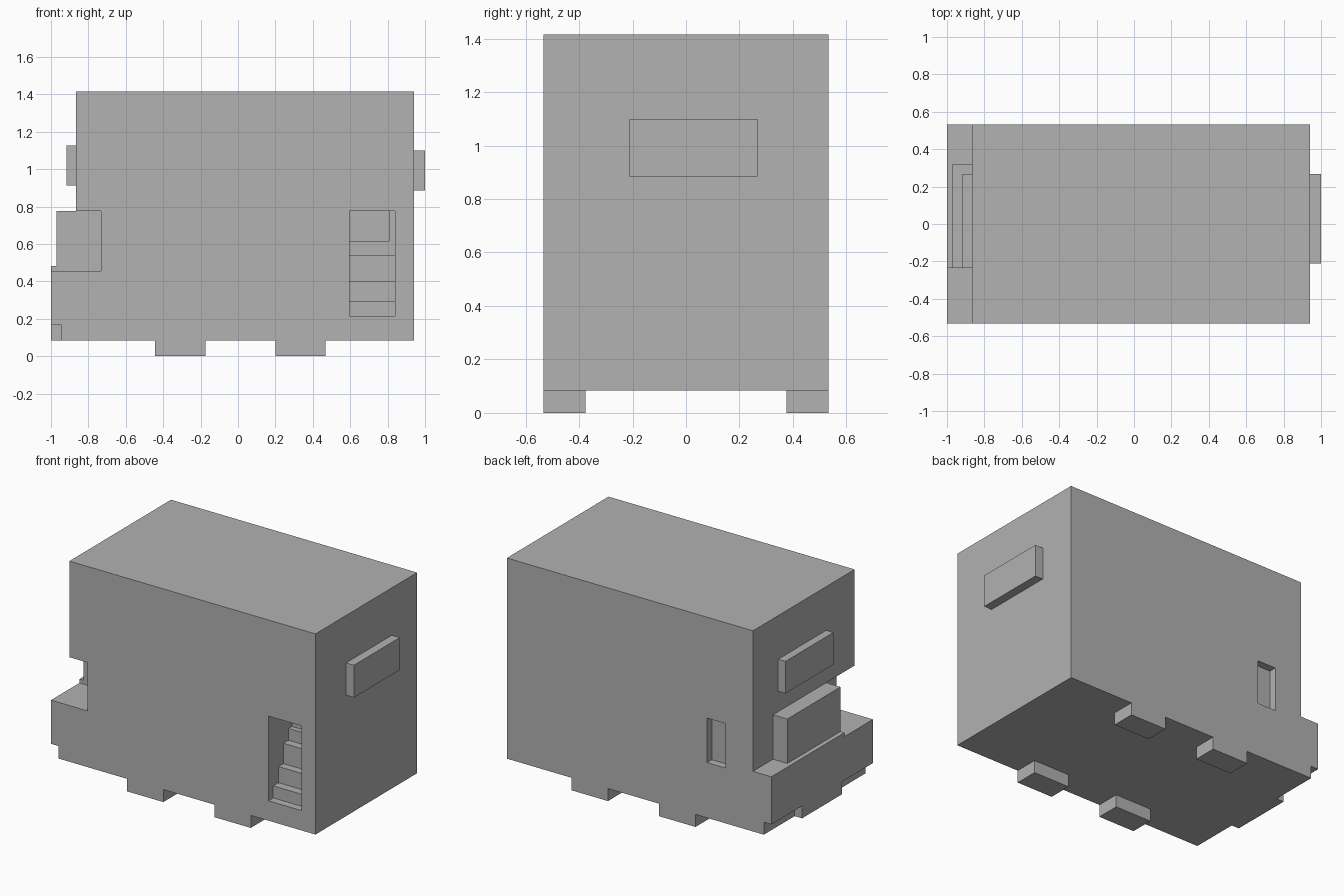
import bpy
import bmesh
from mathutils import Vector

cube = bpy.data.objects.get("Cube")
if cube:
    bpy.data.objects.remove(cube, do_unlink=True)

grey = bpy.data.materials.new("plain grey")
grey.use_nodes = True
GREY = (0.445, 0.445, 0.445, 1)
grey.diffuse_color = GREY
grey.node_tree.nodes["Principled BSDF"].inputs["Base Color"].default_value = GREY


def prism(name, points, axis, start, end):
    """Extrude a flat outline along x or y."""
    bm = bmesh.new()
    place = (lambda a, b: (start, a, b)) if axis == "x" else (lambda a, b: (a, start, b))
    face = bm.faces.new([bm.verts.new(place(a, b)) for a, b in points])
    new = bmesh.ops.extrude_face_region(bm, geom=[face])["geom"]
    move = Vector((end - start, 0, 0) if axis == "x" else (0, end - start, 0))
    bmesh.ops.translate(bm, vec=move, verts=[v for v in new if isinstance(v, bmesh.types.BMVert)])
    bmesh.ops.recalc_face_normals(bm, faces=bm.faces)
    mesh = bpy.data.meshes.new(name)
    bm.to_mesh(mesh)
    bm.free()
    mesh.materials.append(grey)
    obj = bpy.data.objects.new(name, mesh)
    bpy.context.collection.objects.link(obj)
    return obj


def box(name, x, y, z):
    outline = [(x[0], z[0]), (x[1], z[0]), (x[1], z[1]), (x[0], z[1])]
    return prism(name, outline, "y", *y)


def cut(target, cutter):
    cutter.hide_render = True
    mod = target.modifiers.new("cut", "BOOLEAN")
    mod.operation = "DIFFERENCE"
    mod.solver = "EXACT"
    mod.object = cutter
    bpy.context.view_layer.objects.active = target
    bpy.ops.object.modifier_apply(modifier=mod.name)
    bpy.data.objects.remove(cutter, do_unlink=True)


FRONT, BACK = -0.533, 0.533
BASE, LEDGE, TOP = 0.083, 0.482, 1.415
END, WALL = 0.942, -0.865

# Body with a low ledge at one end
body = prism("body", [(-1, BASE), (END, BASE), (END, TOP), (WALL, TOP),
                      (WALL, LEDGE), (-1, LEDGE)], "y", FRONT, BACK)

# Open corner beside the ledge
cut(body, box("corner_cutter", (-1.2, -0.732), (-0.7, -0.235), (0.456, 0.777)))

# Notches under both ledge corners
for y in ((-0.7, -0.21), (0.21, 0.7)):
    cut(body, box("notch_cutter", (-1.2, -0.945), y, (-0.1, 0.166)))

# Stairwell in the front, stepping up inwards
floor, head = 0.215, 0.777
stair = [(FRONT - 0.1, head), (FRONT - 0.1, floor)]
height = floor
for depth, rise in ((0.05, 0.295), (0.105, 0.402), (0.157, 0.537), (0.21, 0.615)):
    stair += [(FRONT + depth, height), (FRONT + depth, rise)]
    height = rise
stair += [(FRONT + 0.245, height), (FRONT + 0.245, head)]
cut(body, prism("stair_cutter", stair, "x", 0.597, 0.84))
box("stair_post", (0.806, 0.84), (FRONT + 0.212, FRONT + 0.245), (0.615, head))

# Shallow slot in the back
cut(body, box("slot_cutter", (-0.664, -0.528), (BACK - 0.05, 0.7), (0.45, 0.745)))

# Box standing on the ledge and a panel on each end
box("ledge_box", (-0.97, WALL), (-0.235, 0.322), (LEDGE, 0.777))
box("right_panel", (-0.918, WALL), (-0.235, 0.268), (0.912, 1.125))
box("left_panel", (END, 1), (-0.212, 0.268), (0.885, 1.1))

# Four feet
for side, x in (("right", (-0.443, -0.175)), ("left", (0.2, 0.467))):
    box(side + "_front_foot", x, (FRONT, -0.375), (0, BASE))
    box(side + "_back_foot", x, (0.375, BACK), (0, BASE))
